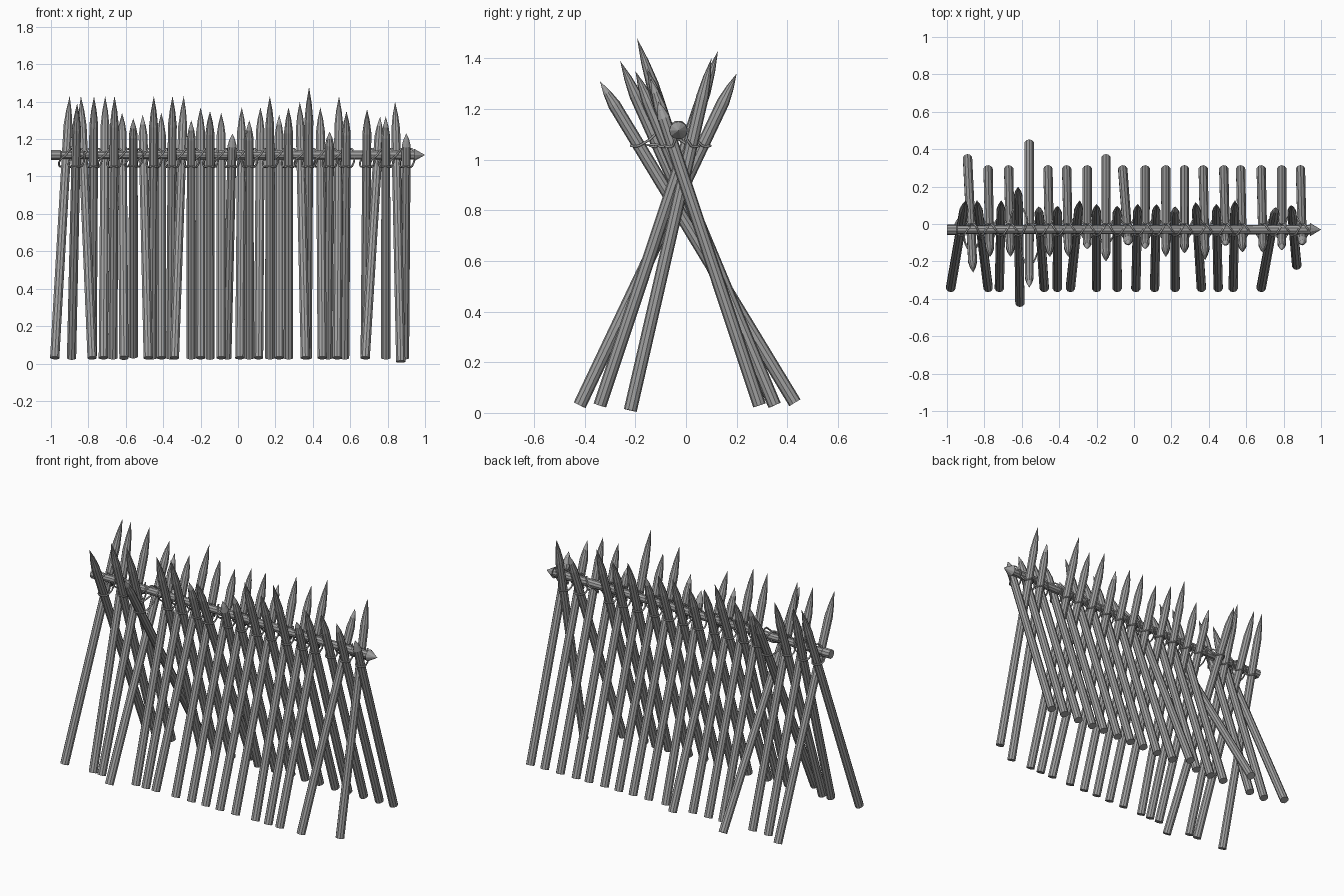
import bpy
import bmesh
from mathutils import Vector

default_cube = bpy.data.objects.get("Cube")
if default_cube:
    bpy.data.objects.remove(default_cube)

wood = bpy.data.materials.new("weathered_grey")
wood.use_nodes = True
GREY = (0.35, 0.35, 0.35, 1.0)
wood.diffuse_color = GREY
wood.node_tree.nodes["Principled BSDF"].inputs["Base Color"].default_value = GREY

STAKE_RADIUS = 0.026
RAIL_Y, RAIL_Z, RAIL_RADIUS = -0.03, 1.115, 0.026
LEAN = 1 / 3


def add_lathe(name, start, end, profile, sides=10):
    """Revolve (distance, radius) pairs around the line from start to end."""
    axis = (end - start).normalized()
    side = axis.orthogonal().normalized()
    bm = bmesh.new()
    rings = []
    for distance, radius in profile:
        centre = start + axis * distance
        if radius == 0:
            rings.append([bm.verts.new(centre)])
            continue
        ring = bmesh.ops.create_circle(bm, segments=sides, radius=radius)["verts"]
        turn = Vector((0, 0, 1)).rotation_difference(axis).to_matrix()
        for vert in ring:
            vert.co = centre + turn @ vert.co
        rings.append(ring)
    for lower, upper in zip(rings, rings[1:]):
        for i in range(sides):
            j = (i + 1) % sides
            if len(upper) == 1:
                bm.faces.new((lower[i], lower[j], upper[0]))
            else:
                bm.faces.new((lower[i], lower[j], upper[j], upper[i]))
    for ring in (rings[0], rings[-1]):
        if len(ring) > 1:
            bm.faces.new(ring)
    bmesh.ops.recalc_face_normals(bm, faces=bm.faces)
    mesh = bpy.data.meshes.new(name)
    bm.to_mesh(mesh)
    bm.free()
    mesh.materials.append(wood)
    obj = bpy.data.objects.new(name, mesh)
    bpy.context.collection.objects.link(obj)
    return obj


def add_rope(name, points):
    """A thin closed cord through the given points."""
    curve = bpy.data.curves.new(name, "CURVE")
    curve.dimensions = "3D"
    curve.bevel_depth = 0.005
    curve.bevel_resolution = 1
    curve.resolution_u = 4
    spline = curve.splines.new("BEZIER")
    spline.bezier_points.add(len(points) - 1)
    for knot, point in zip(spline.bezier_points, points):
        knot.co = point
        knot.handle_left_type = knot.handle_right_type = "AUTO"
    spline.use_cyclic_u = True
    curve.materials.append(wood)
    bpy.context.collection.objects.link(bpy.data.objects.new(name, curve))


def add_stake(name, foot, tip):
    """Pole with a sharpened point; taller poles are sharpened longer."""
    length = (tip - foot).length
    point = 0.07 + 0.5 * max(0, tip.z - 1.23)
    add_lathe(name, foot, tip, [
        (0, STAKE_RADIUS), (length - point, STAKE_RADIUS * 0.96),
        (length - point * 0.5, STAKE_RADIUS * 0.6), (length, 0)])

    # Lashing that wraps the pole and the rail
    low, high = RAIL_Z - 0.06, RAIL_Z + 0.033
    at = foot.lerp(tip, (low - foot.z) / (tip.z - foot.z))
    out = 1 if at.y > RAIL_Y else -1
    wide = STAKE_RADIUS + 0.006
    add_rope(name + "_lashing", [
        (at.x, at.y + out * wide, low),
        (at.x + wide, at.y, low),
        (at.x + wide, RAIL_Y, high),
        (at.x, RAIL_Y - out * wide, RAIL_Z),
        (at.x - wide, RAIL_Y, RAIL_Z - wide),
        (at.x - wide, at.y, low)])


# Stakes standing on the front side: foot x, tip x, tip height
front_stakes = [
    (-.98, -.9, 1.43), (-.78, -.84, 1.43), (-.72, -.71, 1.43), (-.61, -.62, 1.34),
    (-.48, -.51, 1.33), (-.41, -.41, 1.34), (-.34, -.29, 1.43), (-.2, -.2, 1.37),
    (-.09, -.09, 1.34), (.01, .02, 1.37), (.11, .12, 1.37), (.22, .22, 1.33),
    (.36, .33, 1.4), (.45, .44, 1.37), (.53, .54, 1.43), (.68, .76, 1.32),
    (.87, .84, 1.4)]
# Stakes standing on the back side: foot x, tip x, tip height
back_stakes = [
    (-.89, -.86, 1.39), (-.78, -.77, 1.43), (-.67, -.66, 1.43), (-.56, -.56, 1.31),
    (-.46, -.45, 1.43), (-.36, -.35, 1.43), (-.25, -.25, 1.3), (-.15, -.15, 1.35),
    (-.06, -.03, 1.23), (.06, .06, 1.3), (.17, .17, 1.43), (.27, .27, 1.37),
    (.37, .38, 1.48), (.48, .49, 1.24), (.57, .58, 1.35), (.68, .69, 1.36),
    (.79, .79, 1.32), (.89, .9, 1.23)]
# Stakes that lean unusually: index -> foot y, foot z, tip y
front_odd = {3: (-.42, .03, .2), 16: (-.22, .01, .1)}
back_odd = {0: (.35, .03, -.26), 3: (.43, .04, -.34), 7: (.35, .03, -.2)}

for label, stakes, odd, side, base in (
        ("front_stake", front_stakes, front_odd, -1, 0.34),
        ("back_stake", back_stakes, back_odd, 1, 0.29)):
    for i, (foot_x, tip_x, tip_z) in enumerate(stakes):
        usual = (side * base, 0.03, side * (base - (tip_z - 0.03) * LEAN))
        foot_y, foot_z, tip_y = odd.get(i, usual)
        add_stake(f"{label}_{i + 1}", Vector((foot_x, foot_y, foot_z)),
                  Vector((tip_x, tip_y, tip_z)))

# Horizontal rail with a blunt collar and an arrow-shaped end
add_lathe("rail", Vector((-1, RAIL_Y, RAIL_Z)), Vector((1, RAIL_Y, RAIL_Z)), [
    (0, 0.028), (0.05, 0.028), (0.055, 0.023), (1.94, RAIL_RADIUS),
    (1.94, 0.036), (2, 0)])
